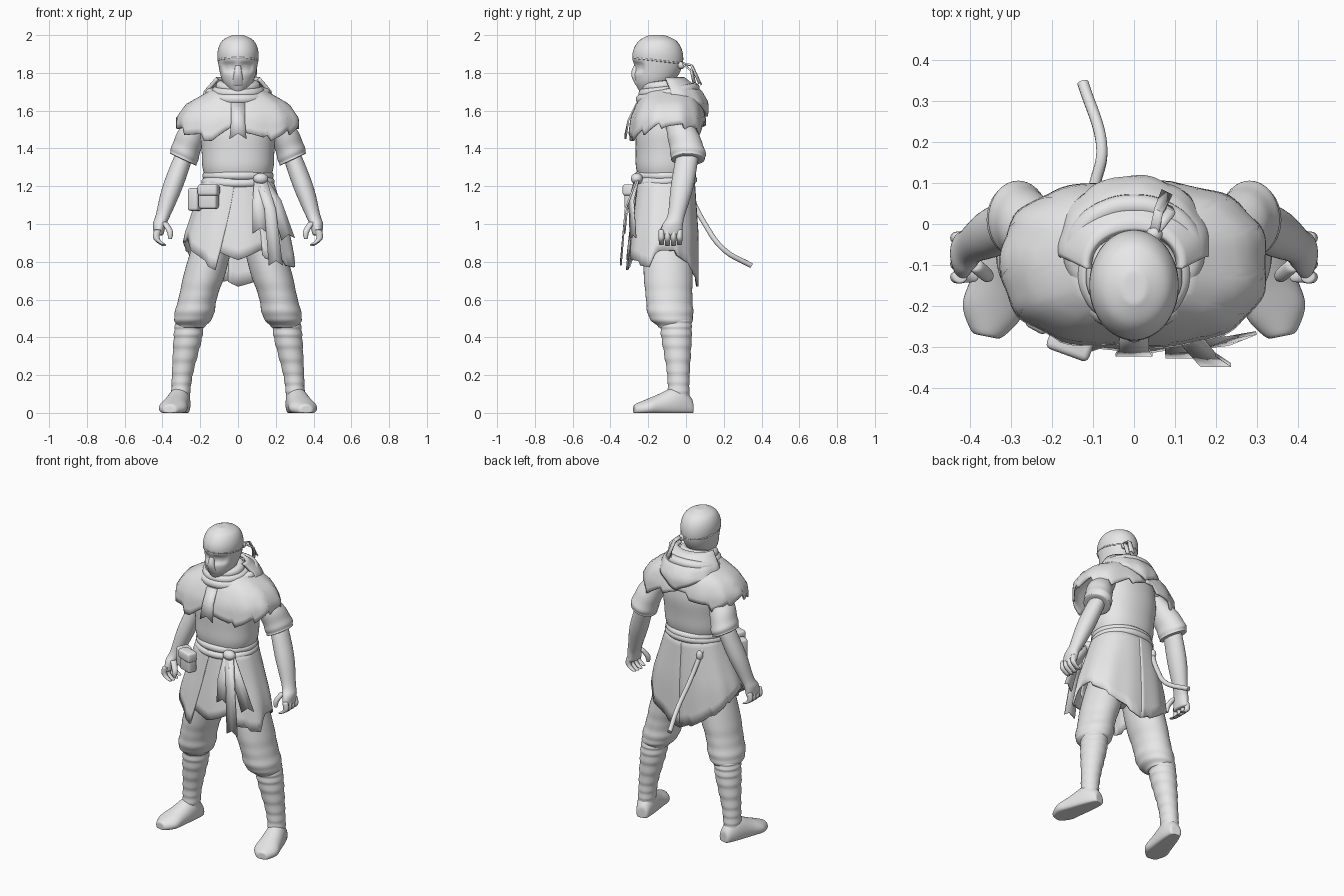
import bpy, bmesh, math
from mathutils import Vector

cube = bpy.data.objects.get("Cube")
if cube:
    bpy.data.objects.remove(cube)

GREY = (.8, .8, .8, 1)
grey = bpy.data.materials.new("plain_grey")
grey.use_nodes = True
grey.diffuse_color = GREY
grey.node_tree.nodes["Principled BSDF"].inputs["Base Color"].default_value = GREY


def link(name, data):
    data.materials.append(grey)
    ob = bpy.data.objects.new(name, data)
    bpy.context.collection.objects.link(ob)
    return ob


def finish(name, bm, subsurf=False, thick=0, angle=50):
    bmesh.ops.recalc_face_normals(bm, faces=bm.faces[:])
    mesh = bpy.data.meshes.new(name)
    bm.to_mesh(mesh)
    bm.free()
    ob = link(name, mesh)
    bpy.ops.object.select_all(action='DESELECT')
    ob.select_set(True)
    bpy.context.view_layer.objects.active = ob
    bpy.ops.object.shade_smooth_by_angle(angle=math.radians(angle))
    if thick:
        solid = ob.modifiers.new("thickness", 'SOLIDIFY')
        solid.thickness, solid.offset = thick, 0
    if subsurf:
        ob.modifiers.new("smooth", 'SUBSURF')
    return ob


def power(value, exponent):
    return math.copysign(abs(value) ** exponent, value)


def spline(rows, t):
    """Smooth curve through all rows; t counts rows."""
    last = len(rows) - 1
    i = min(int(t), last - 1)
    f = t - i
    before, start, end, after = rows[max(i - 1, 0)], rows[i], rows[i + 1], rows[min(i + 2, last)]
    return [q + f / 2 * (r - p + f * (2 * p - 5 * q + 4 * r - s + f * (3 * (q - r) + s - p)))
            for p, q, r, s in zip(before, start, end, after)]


def loft(name, sections, across=(1, 0, 0), along=(0, 1, 0), exponent=1, sides=20, steps=3,
         fold=None, shape=None):
    """Skin through ellipses given as x, y, z, radius across, radius along."""
    bm = bmesh.new()
    across, along = Vector(across), Vector(along)
    spans = (len(sections) - 1) * steps
    rings = []
    for k in range(-1, spans + 2):
        inside = min(max(k, 0), spans)
        x, y, z, wide, deep = spline(sections, inside / steps)
        swell = fold(inside / spans) if fold else 1
        if k != inside:
            swell *= .6
        ring = []
        for i in range(sides):
            a = math.tau * i / sides
            co = Vector((x, y, z)) + swell * (across * wide * power(math.cos(a), exponent)
                                              + along * deep * power(math.sin(a), exponent))
            if shape:
                shape(co)
            ring.append(bm.verts.new(co))
        rings.append(ring)
    for r, s in zip(rings, rings[1:]):
        for i in range(sides):
            j = (i + 1) % sides
            bm.faces.new((r[i], r[j], s[j], s[i]))
    bm.faces.new(rings[0])
    bm.faces.new(rings[-1])
    return finish(name, bm, subsurf=True, angle=180)


def mix(table, key):
    """Linear lookup in rows sorted by their first value."""
    for a, b in zip(table, table[1:]):
        if key <= b[0]:
            t = max(0, (key - a[0]) / (b[0] - a[0]))
            return [p + (q - p) * t for p, q in zip(a[1:], b[1:])]
    return table[-1][1:]


def cloth(name, profile, start, end, hem, jag=0, grow=1, thick=.012, square=.9, rows=8):
    """Draped sheet: profile is z, cy, rx, ry; hem is angle away from the front, z."""
    bm = bmesh.new()
    top = profile[-1][0]
    columns = []
    for degrees in range(start, end + 1, 4):
        a = math.radians(degrees)
        low = mix(hem, math.degrees(math.acos(math.cos(a))))[0] + jag * (degrees % 28) / 28
        column = []
        for k in range(rows + 1):
            z = top + (low - top) * k / rows
            cy, rx, ry = mix(profile, z)
            f = grow + .015 * k / rows * math.sin(a * 11)
            x, y = power(math.sin(a), square), power(math.cos(a), square)
            column.append(bm.verts.new((rx * f * x, cy - ry * f * y, z)))
        columns.append(column)
    for c, d in zip(columns, columns[1:]):
        for k in range(rows):
            bm.faces.new((c[k], d[k], d[k + 1], c[k + 1]))
    return finish(name, bm, thick=thick)


def strip(name, points, width, across=(1, 0, 0)):
    """Ribbon that widens to a notched end."""
    bm = bmesh.new()
    half = Vector(across).normalized() * width / 2
    rows = []
    for i, point in enumerate(points):
        centre, at_end = Vector(point), i == len(points) - 1
        side = half * (1 if at_end else .8)
        notch = Vector((0, 0, width / 3 if at_end else 0))
        rows.append([bm.verts.new(co) for co in (centre - side, centre + notch, centre + side)])
    for r, s in zip(rows, rows[1:]):
        for i in range(2):
            bm.faces.new((r[i], r[i + 1], s[i + 1], s[i]))
    return finish(name, bm, thick=.009)


def cord(name, points, radius, cyclic=False):
    curve = bpy.data.curves.new(name, 'CURVE')
    curve.dimensions, curve.bevel_depth, curve.use_fill_caps = '3D', radius, True
    path = curve.splines.new('BEZIER')
    path.bezier_points.add(len(points) - 1)
    for knot, point in zip(path.bezier_points, points):
        knot.co = point
        knot.handle_left_type = knot.handle_right_type = 'AUTO'
    path.use_cyclic_u = cyclic
    link(name, curve)


def hoop(name, cy, z, rx, ry, radius, tilt=0):
    angles = [math.tau * i / 12 for i in range(12)]
    cord(name, [(rx * math.cos(a), cy + ry * math.sin(a), z + tilt * math.sin(a)) for a in angles], radius, True)


def ball(name, at, size):
    bm = bmesh.new()
    bmesh.ops.create_icosphere(bm, subdivisions=3, radius=1)
    for vert in bm.verts:
        vert.co = Vector(at) + vert.co * Vector(size)
    finish(name, bm, angle=180)


def box(name, at, size, turn):
    bm = bmesh.new()
    bmesh.ops.create_cube(bm, size=1)
    for vert in bm.verts:
        vert.co *= Vector(size)
    bmesh.ops.bevel(bm, geom=bm.edges[:], offset=.014, segments=3, affect='EDGES', profile=.5)
    ob = finish(name, bm)
    ob.location, ob.rotation_euler = at, (0, 0, turn)


# Head with eye sockets, masked nose, headband and neck
def eye_sockets(co):
    if co.y < -.2 and .015 < abs(co.x) < .075 and 1.8 < co.z < 1.85:
        co.y += .018


loft("head", [(0, -.2, 1.69, .03, .04), (0, -.17, 1.75, .08, .1), (0, -.15, 1.83, .102, .13),
              (0, -.15, 1.91, .109, .133), (0, -.15, 1.97, .085, .1), (0, -.155, 2, .03, .04)],
     sides=32, steps=5, shape=eye_sockets)
loft("nose", [(0, -.262, 1.84, .015, .015), (0, -.272, 1.79, .024, .02), (0, -.245, 1.73, .035, .02)], sides=12)
hoop("headband_edge", -.15, 1.865, .104, .13, .005, -.015)
loft("neck", [(0, -.1, 1.6, .08, .08), (0, -.13, 1.8, .07, .07)])
ball("headband_knot", (.05, -.025, 1.84), (.02, .02, .02))
for drop in (0, .03):
    strip("headband_tail", [(.05, -.02, 1.85), (.06 + drop, .03, 1.84 - drop), (.08, .075 - drop, 1.74)],
          .03, (1, -.5, .3))

# Shirt and hips
loft("shirt", [(0, -.11, 1.2, .165, .13), (0, -.11, 1.3, .188, .155), (0, -.1, 1.5, .2, .165),
               (0, -.09, 1.63, .18, .13), (0, -.09, 1.7, .09, .08)], exponent=.9, sides=28, steps=5,
     fold=lambda t: 1 + .02 * math.sin(t * 30) * (1 - t))
loft("hips", [(0, -.11, 1.2, .165, .13), (0, -.1, 1, .2, .14), (0, -.1, .84, .1, .09)])

# Shoulder cape, scarf folds and lowered hood
cape = [(1.4, -.1, .325, .205), (1.56, -.095, .318, .193), (1.63, -.09, .27, .168), (1.67, -.09, .2, .145),
        (1.72, -.09, .11, .1)]
cloth("shoulder_cape", cape, -180, 180, [(0, 1.49), (20, 1.43), (90, 1.51), (140, 1.47), (180, 1.54)],
      jag=.04, square=.8)
for i, fold_name in enumerate(("upper", "middle", "lower")):
    hoop("scarf_" + fold_name, -.13 + i * .01, 1.73 - i * .03, .09 + i * .022, .08 + i * .024, .028, .01)
hoop("hood_fold", -.07, 1.695, .145, .115, .028, .025)
hood = [(1.56, -.06, .15, .165), (1.64, -.06, .185, .17), (1.7, -.065, .17, .14), (1.77, -.1, .11, .085)]
cloth("hood", hood, 84, 276, [(84, 1.66), (140, 1.63), (180, 1.57)], thick=.02, square=1)
strip("chest_strip", [(0, -.26, 1.64), (0, -.305, 1.55), (0, -.32, 1.45)], .09)

# Skirt panels
skirt = [(.66, -.135, .32, .19), (.95, -.12, .265, .175), (1.25, -.11, .17, .145)]
cloth("skirt_right", skirt, -180, -4, [(4, 1.2), (20, .75), (75, .92), (110, .86), (180, .66)], .02, grow=1.03)
cloth("skirt_centre", skirt, -20, 40, [(0, .81), (40, .9)])
cloth("skirt_left", skirt, 24, 188, [(24, .82), (72, .76), (85, .86), (110, .84), (180, .66)], .02, grow=1.025)

# Sash, hanging ends and pouches
hoop("sash_upper", -.11, 1.255, .165, .14, .024)
hoop("sash_lower", -.11, 1.225, .17, .145, .024, .01)
knot = (.12, -.26, 1.24)
ball("sash_knot", knot, (.04, .032, .03))
strip("sash_end_inner", [knot, (.11, -.31, 1.1), (.12, -.325, .95)], .085)
strip("sash_end_middle", [knot, (.17, -.32, 1.08), (.2, -.345, .78)], .075)
strip("sash_end_outer", [knot, (.2, -.29, 1.12), (.265, -.28, .92)], .075, (1, .4, .2))
box("pouch_front", (-.155, -.285, 1.145), (.1, .06, .13), -.35)
box("pouch_flap", (-.155, -.29, 1.18), (.11, .065, .06), -.35)
box("pouch_side", (-.225, -.225, 1.13), (.06, .08, .12), -.5)

# Curved scabbard behind the hip
cord("scabbard", [(-.13, -.01, 1.22), (-.095, .1, 1), (-.08, .2, .865), (-.125, .345, .78)], .014)
ball("scabbard_collar", (-.118, .03, 1.15), (.02, .02, .03))


def on_ground(co):
    co.z = max(co.z, 0)


for s, side in ((1, "left"), (-1, "right")):
    def limb(name, rows, across=(1, 0, 0), **options):
        x, y, z = across
        loft(f"{side}_{name}", [(s * r[0], *r[1:]) for r in rows], (x, s * y, s * z), **options)

    # Sleeve, forearm and hand
    limb("sleeve", [(.17, -.05, 1.57, .06, .07), (.245, -.015, 1.47, .075, .085), (.28, .01, 1.38, .08, .095),
                    (.29, .01, 1.34, .08, .09)], (.9, 0, .42), steps=4,
         fold=lambda t: 1 + .05 * math.sin(t * 20) * t)
    limb("forearm", [(.28, .01, 1.38, .05, .06), (.345, -.02, 1.2, .056, .062), (.395, -.05, 1.05, .04, .046),
                     (.415, -.07, 1, .036, .055), (.42, -.08, .94, .025, .06)])
    for i in range(4):
        y, tip = -.13 + i * .032, .88 + .006 * abs(i - 1.5)
        limb("finger", [(.425, y, .97, .02, .017), (.432, y, .92, .018, .016), (.39, y, tip, .013, .013)], sides=10)
    limb("thumb", [(.39, -.1, 1.01, .02, .018), (.36, -.125, .96, .018, .018), (.36, -.13, .92, .01, .01)], sides=10)

    # Baggy trouser leg
    limb("trouser", [(.1, -.1, 1.02, .1, .12), (.17, -.095, .76, .112, .132), (.21, -.09, .62, .103, .125),
                     (.235, -.08, .51, .105, .12), (.25, -.06, .45, .07, .08)], steps=6,
         fold=lambda t: 1 + .05 * math.sin(t * 40) * t * t)

    # Wrapped shin made of overlapping bands
    limb("shin_wrap", [(.255, -.055, .5, .075, .085), (.265, -.05, .4, .077, .082), (.295, -.04, .2, .056, .06),
                       (.305, -.04, .07, .05, .06)], steps=12, fold=lambda t: .96 + .1 * (t * 9 % 1))

    # Shoe pointing outward, given as distance from the heel, half width, height
    shoe = [(0, .035, .07), (.07, .056, .145), (.18, .068, .1), (.25, .074, .07), (.31, .035, .045)]
    limb("shoe", [(.29 + .23 * t, .035 - t, .35 * h, w, .65 * h) for t, w, h in shoe], (1, .2, 0),
         along=(0, 0, 1), shape=on_ground)
